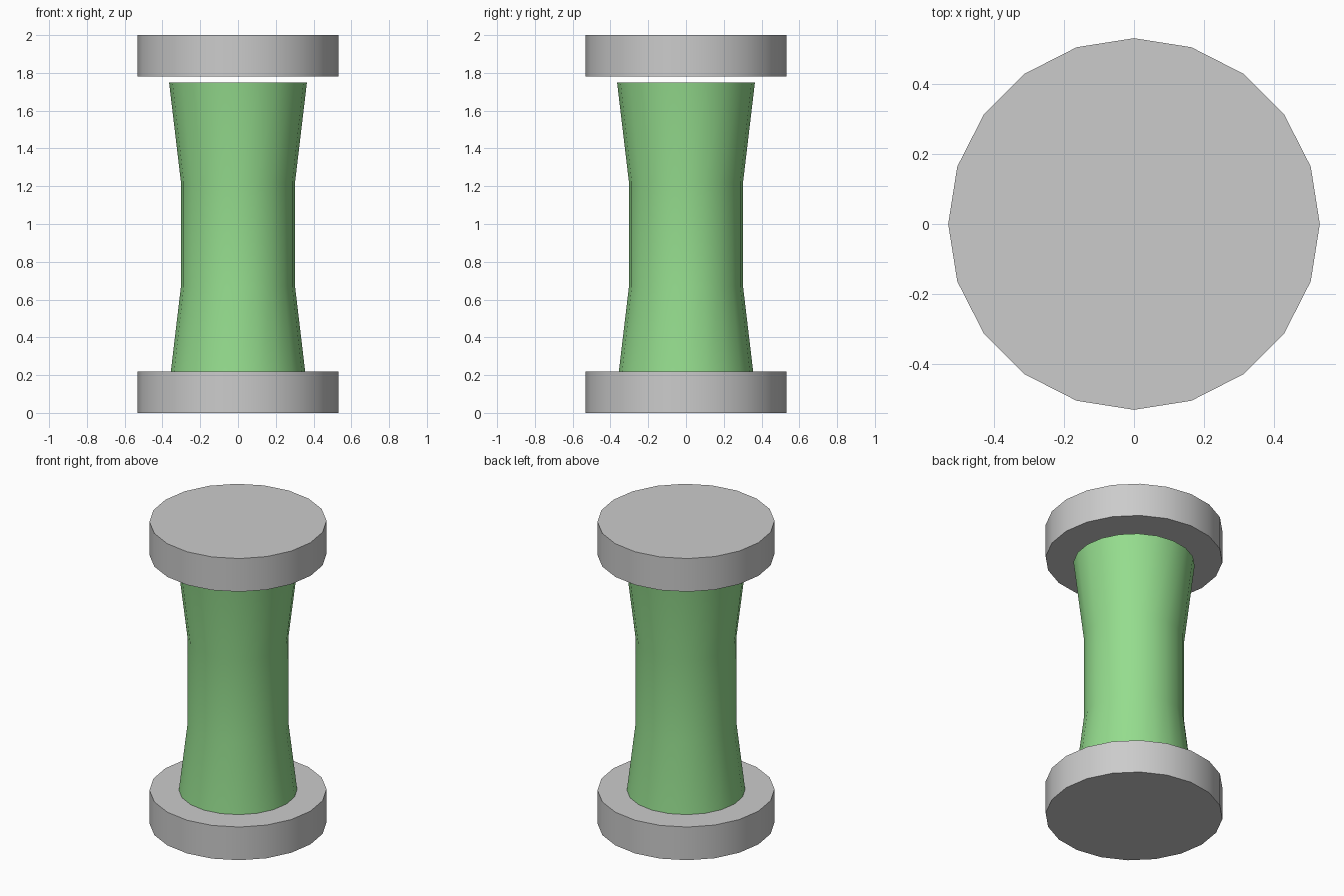
import bpy, bmesh, math

if "Cube" in bpy.data.objects:
    bpy.data.objects.remove(bpy.data.objects["Cube"])

SIDES = 20

def lathe(name, profile, smooth):
    """Closed solid of revolution from (radius, z) rings, capped at both ends."""
    bm = bmesh.new()
    rings = [[bm.verts.new((r * math.cos(2 * math.pi * i / SIDES),
                            r * math.sin(2 * math.pi * i / SIDES), z))
              for i in range(SIDES)] for r, z in profile]
    for a, b in zip(rings, rings[1:]):
        for i in range(SIDES):
            j = (i + 1) % SIDES
            bm.faces.new((a[i], a[j], b[j], b[i]))
    bm.faces.new(rings[0][::-1])
    bm.faces.new(rings[-1])
    mesh = bpy.data.meshes.new(name)
    bm.to_mesh(mesh)
    bm.free()
    ob = bpy.data.objects.new(name, mesh)
    bpy.context.collection.objects.link(ob)
    if smooth:
        bpy.ops.object.select_all(action='DESELECT')
        ob.select_set(True)
        bpy.context.view_layer.objects.active = ob
        bpy.ops.object.shade_smooth_by_angle(angle=math.radians(30))
    return ob

# End discs
for name, z in (("bottom_disc", 0), ("top_disc", 1.78)):
    lathe(name, [(0.532, z), (0.532, z + 0.22)], True)

# Waisted core, its foot sunk into the bottom disc
core = lathe("core", [(0.365, 0.14), (0.302, 0.67), (0.302, 1.22), (0.365, 1.75)], True)
green = bpy.data.materials.new("green")
green.diffuse_color = (0.30, 0.72, 0.27, 1)
green.use_nodes = True
green.node_tree.nodes["Principled BSDF"].inputs["Base Color"].default_value = green.diffuse_color
core.data.materials.append(green)
